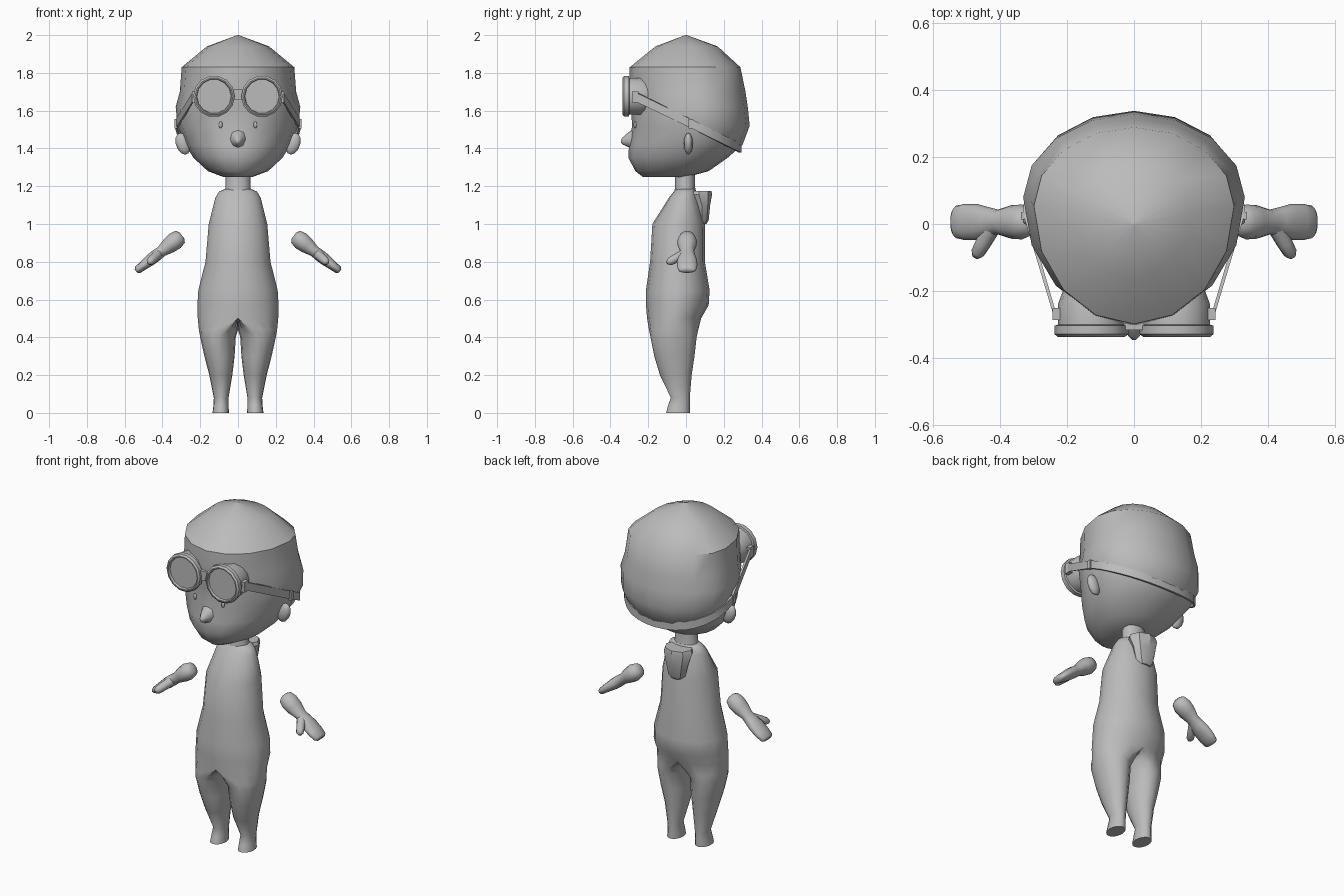
import bpy, bmesh
from math import sin, cos, pi, radians
from mathutils import Vector

if "Cube" in bpy.data.objects:
    bpy.data.objects.remove(bpy.data.objects["Cube"])

GREY = (0.5, 0.5, 0.5, 1)
grey = bpy.data.materials.new("plain grey")
grey.use_nodes = True
grey.diffuse_color = GREY
grey.node_tree.nodes["Principled BSDF"].inputs["Base Color"].default_value = GREY


def finish(name, bm, mirror=False, angle=45):
    bmesh.ops.recalc_face_normals(bm, faces=bm.faces)
    mesh = bpy.data.meshes.new(name)
    bm.to_mesh(mesh)
    bm.free()
    mesh.materials.append(grey)
    ob = bpy.data.objects.new(name, mesh)
    bpy.context.collection.objects.link(ob)
    if mirror:
        mod = ob.modifiers.new("mirror", "MIRROR")
        mod.use_clip = True
    bpy.ops.object.select_all(action="DESELECT")
    ob.select_set(True)
    bpy.context.view_layer.objects.active = ob
    bpy.ops.object.shade_smooth_by_angle(angle=radians(angle))
    return ob


def loft(rings, caps=True, closed=True):
    """Skin a list of equal-length point rings."""
    bm = bmesh.new()
    rows = [[bm.verts.new(p) for p in ring] for ring in rings]
    n = len(rows[0])
    for a, b in zip(rows, rows[1:]):
        for i in range(n if closed else n - 1):
            j = (i + 1) % n
            bm.faces.new((a[i], a[j], b[j], b[i]))
    if caps:
        bm.faces.new(rows[0])
        bm.faces.new(rows[-1])
    return bm


def oval(centre, u, v, n=12):
    return [centre + u * cos(2 * pi * i / n) + v * sin(2 * pi * i / n) for i in range(n)]


X, Y, Z = Vector((1, 0, 0)), Vector((0, 1, 0)), Vector((0, 0, 1))

# Body suit: half torso flowing into one leg (z, centre, inner, outer, front, back)
BODY = [(1.185, 0, 0, .07, -.055, .05), (1.172, 0, 0, .1, -.065, .055),
        (1.14, 0, 0, .12, -.09, .065), (1, 0, 0, .155, -.178, .1),
        (.8, 0, 0, .172, -.19, .1), (.65, 0, 0, .21, -.212, .125),
        (.57, 0, 0, .215, -.212, .12), (.5, 0, 0, .213, -.206, .08),
        (.44, .07, 0, .207, -.196, .065), (.4, .105, .012, .2, -.188, .056),
        (.3, .1, .018, .178, -.168, .045), (.2, .092, .03, .152, -.138, .03),
        (.08, .09, .05, .128, -.08, .02), (.04, .09, .05, .13, -.095, .02),
        (0, .09, .048, .135, -.105, .02)]
rings = []
for z, c, inner, outer, front, back in BODY:
    ring = []
    for i in range(16):
        a = 2 * pi * i / 16
        s = sin(a)
        x = c + (outer - c) * s if s > 0 else c + (c - inner) * s
        ring.append(Vector((max(x, 0) if abs(x) > 1e-5 else 0,
                            (front + back) / 2 - (back - front) / 2 * cos(a), z)))
    rings.append(ring)
bm = loft(rings)
middle = [f for f in bm.faces if all(abs(v.co.x) < 1e-4 for v in f.verts)]
bmesh.ops.delete(bm, geom=middle, context="FACES")
finish("body_suit", bm, mirror=True)

# Neck
finish("neck", loft([oval(Vector((0, -.005, z)), X * r, Y * r * .8)
                     for z, r in ((1.16, .075), (1.195, .066), (1.3, .066))]))

# Hood folded down on the back (z, half width, front, back)
HOOD = [(1, .035, .06, .108), (1.02, .055, .05, .12), (1.1, .075, .04, .128),
        (1.155, .088, .0, .138), (1.175, .08, .0, .135)]
finish("hood", loft([oval(Vector((0, (f + b) / 2, z)), X * w, Y * (b - f) / 2, 8)
                     for z, w, f, b in HOOD]), angle=30)

# Head (z, half width, front, back)
HEAD = [(1.25, .08, -.23, .01), (1.28, .16, -.268, .12), (1.35, .235, -.305, .22),
        (1.42, .28, -.302, .3), (1.52, .32, -.285, .337), (1.62, .33, -.292, .327),
        (1.7, .308, -.302, .315), (1.83, .298, -.298, .288), (1.94, .165, -.162, .168),
        (2, .004, -.004, .004)]


def head_point(z, a, grow=0):
    """Point on the head at height z; angle 0 faces front."""
    for lo, hi in zip(HEAD, HEAD[1:]):
        if z <= hi[0]:
            break
    t = (z - lo[0]) / (hi[0] - lo[0])
    w, f, b = (lo[k] + (hi[k] - lo[k]) * t for k in (1, 2, 3))
    mid = f + (b - f) * .6
    reach = (mid - f if cos(a) > 0 else b - mid) + grow
    return Vector(((w + grow) * sin(a), mid - reach * cos(a), z))


finish("head", loft([[head_point(row[0], 2 * pi * i / 16) for i in range(16)]
                     for row in HEAD]), angle=40)

# Nose
finish("nose", loft([oval(Vector((0, y, z)), X * r, Z * r * 1.2, 8) for y, z, r in
                     ((-.27, 1.45, .05), (-.31, 1.445, .03), (-.335, 1.44, .016),
                      (-.345, 1.438, .006))]), angle=60)

# Ears and eyes
for side, s in (("left", 1), ("right", -1)):
    bm = bmesh.new()
    bmesh.ops.create_uvsphere(bm, u_segments=10, v_segments=6, radius=1)
    for v in bm.verts:
        v.co = Vector((s * (.292 + .04 * v.co.x + .012 * v.co.z),
                       .012 + .024 * v.co.y, 1.425 + .058 * v.co.z))
    finish(side + "_ear", bm, angle=60)

    spot = head_point(1.525, s * .29)
    bm = bmesh.new()
    bmesh.ops.create_uvsphere(bm, u_segments=8, v_segments=6, radius=1)
    for v in bm.verts:
        v.co = spot + Vector((.01 * v.co.x, .008 * v.co.y, .018 * v.co.z))
    finish(side + "_eye", bm, angle=60)

# Goggle cups with recessed lenses (depth, radius)
CUP = [(-.2, .085), (-.24, .1), (-.3, .1), (-.303, .11), (-.328, .11),
       (-.336, .1), (-.336, .094), (-.324, .09)]
for side, s in (("left", 1), ("right", -1)):
    finish(side + "_goggle", loft([oval(Vector((s * .127, y, 1.676)), X * r, Z * r, 14)
                                   for y, r in CUP]), angle=30)


def box(name, centre, size):
    bm = bmesh.new()
    bmesh.ops.create_cube(bm, size=1)
    for v in bm.verts:
        v.co = Vector(centre) + Vector([a * b for a, b in zip(v.co, size)])
    return finish(name, bm, angle=30)


box("goggle_bridge", (0, -.3, 1.685), (.06, .03, .055))
for side, s in (("left", 1), ("right", -1)):
    box(side + "_buckle", (s * .232, -.268, 1.672), (.022, .035, .06))
    box(side + "_strap_slider", (s * .328, .025, 1.53), (.018, .022, .05))

# Goggle strap slanting down around the back of the head
path = [Vector((.236, -.268, 1.675))]
for i in range(9):
    a, z = radians(82 + i * 98 / 8), 1.55
    for _ in range(25):
        p = head_point(z, a, .008)
        z = (z + 1.67 - .5 * (p.y + .25)) / 2
    path.append(p)
path[-1].x = 0
rings = []
for p in path:
    h = Z * .024
    out = Vector((p.x, p.y - .05, 0)).normalized() * .006
    ring = [p - h - out, p - h + out, p + h + out, p + h - out]
    for q in ring:
        if p.x == 0:
            q.x = 0
    rings.append(ring)
bm = loft(rings, caps=False)
finish("goggle_strap", bm, mirror=True, angle=35)

# Mittened hands (distance along arm, thickness, breadth)
HAND = [(-.012, .02, .02), (0, .04, .04), (.035, .048, .052), (.075, .043, .05),
        (.125, .03, .037), (.165, .032, .045), (.2, .031, .053), (.25, .025, .054),
        (.285, .021, .048), (.296, .012, .034)]
along, across = Vector((.79, 0, -.613)), Vector((.613, 0, .79))
start = Vector((.306, .006, .932))
finish("hands", loft([oval(start + along * d, across * t, Y * w)
                      for d, t, w in HAND]), mirror=True, angle=60)

# Thumbs
root, tip = Vector((.425, -.015, .838)), Vector((.472, -.098, .795))
aim = (tip - root).normalized()
u = aim.cross(across).normalized()
v = aim.cross(u)
finish("thumbs", loft([oval(root.lerp(tip, t), u * r, v * r, 8) for t, r in
                       ((0, .026), (.5, .024), (.85, .021), (1, .011))]),
       mirror=True, angle=60)
